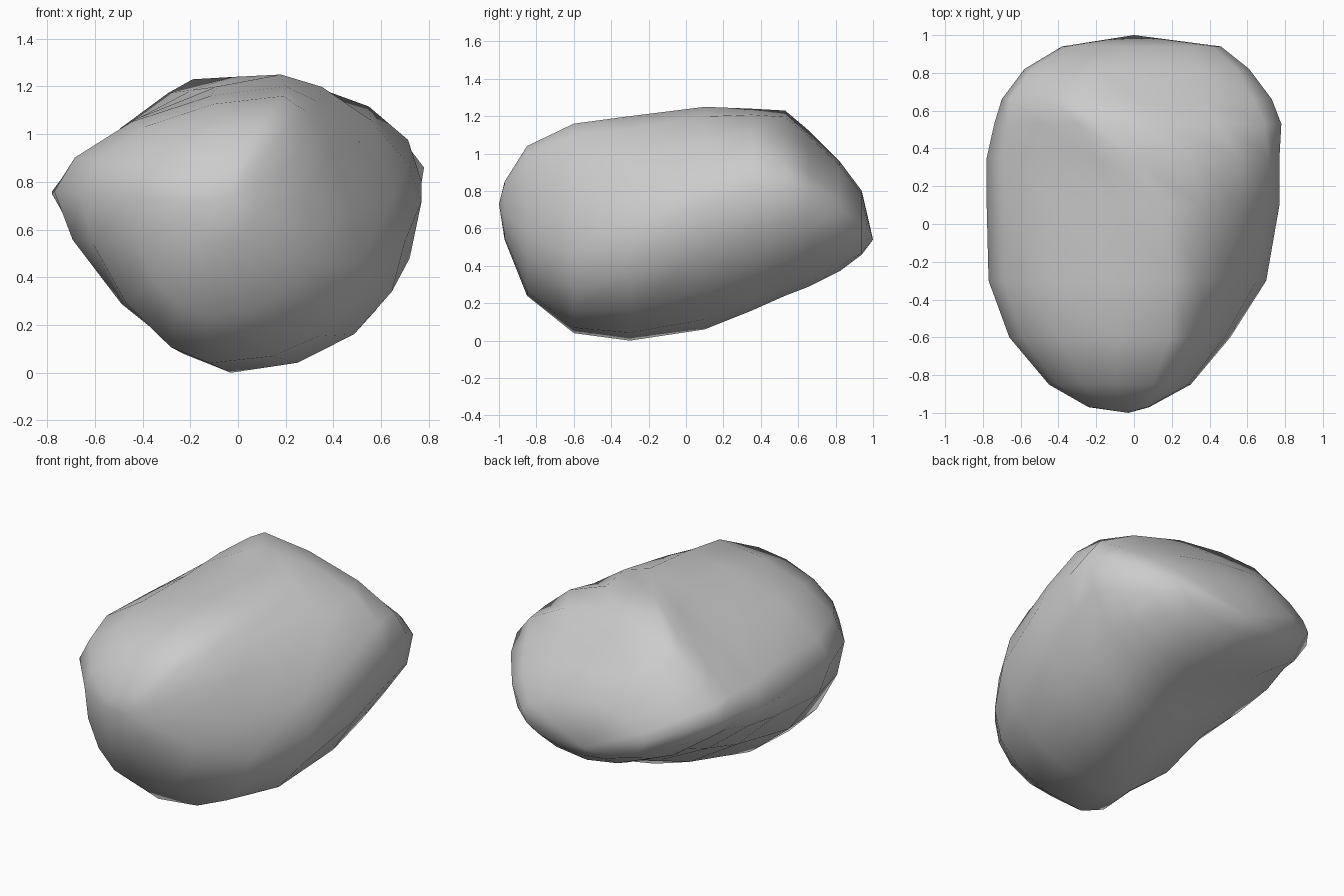
import bpy
import bmesh
from math import cos, sin, pi

# Remove the default cube
cube = bpy.data.objects.get("Cube")
if cube:
    bpy.data.objects.remove(cube, do_unlink=True)

# Single stone colour
stone = bpy.data.materials.new("stone grey")
stone.use_nodes = True
stone_colour = (0.6, 0.6, 0.6, 1)
stone.diffuse_color = stone_colour
shader = next(n for n in stone.node_tree.nodes if n.type == "BSDF_PRINCIPLED")
shader.inputs["Base Color"].default_value = stone_colour
shader.inputs["Roughness"].default_value = 0.9

STEPS = 4  # edges in each quarter of a cross-section

# Cross-sections from front to back:
# y, left x, right x, bottom z, top z, x of crest, x of keel,
# z of left edge, z of right edge,
# fullness of the upper right, upper left, lower left and lower right quarters
SECTIONS = [
    (-.97, -.24, .08, .54, .85, 0, -.1, .72, .68, 2, 1.8, 2, 2),
    (-.85, -.45, .3, .24, 1.04, .1, -.12, .74, .58, 1.9, 1.8, 2, 2.1),
    (-.6, -.66, .51, .04, 1.16, .19, -.12, .76, .46, 1.6, 1.8, 1.6, 2.2),
    (-.3, -.77, .7, 0, 1.2, .2, -.03, .76, .55, 1.5, 1.7, 1.45, 2),
    (.1, -.78, .77, .06, 1.25, .18, .14, .75, .72, 1.55, 1.5, 1.4, 1.9),
    (.35, -.78, .77, .16, 1.24, -.02, .2, .76, .8, 2.1, 1.3, 1.4, 1.9),
    (.53, -.74, .78, .24, 1.23, -.19, .2, .78, .86, 1.65, 1.15, 1.4, 1.9),
    (.66, -.7, .73, .29, 1.12, -.32, .18, .76, .8, 1.6, 1.3, 1.5, 2),
    (.82, -.58, .61, .37, .96, -.2, .1, .73, .7, 1.8, 1.5, 1.6, 2.1),
    (.94, -.38, .46, .46, .8, -.06, .04, .65, .62, 1.8, 1.6, 1.8, 2),
]


def quarter(start, end, starts_at_side, fullness):
    """Superellipse quarter from start up to, not including, end.

    starts_at_side tells whether start is the side point and end the pole."""
    side, pole = (start, end) if starts_at_side else (end, start)
    points = []
    for step in range(STEPS):
        angle = pi / 2 * step / STEPS
        if not starts_at_side:
            angle = pi / 2 - angle
        across = max(cos(angle), 0) ** (2 / fullness)
        along = max(sin(angle), 0) ** (2 / fullness)
        points.append((pole[0] + (side[0] - pole[0]) * across,
                       side[1] + (pole[1] - side[1]) * along))
    return points


def outline(section):
    """Closed cross-section: right, crest, left, keel and back to right."""
    (y, x_min, x_max, z_min, z_max, crest_x, keel_x, z_left, z_right,
     upper_right, upper_left, lower_left, lower_right) = section
    right, left = (x_max, z_right), (x_min, z_left)
    crest, keel = (crest_x, z_max), (keel_x, z_min)
    points = quarter(right, crest, True, upper_right)
    points += quarter(crest, left, False, upper_left)
    points += quarter(left, keel, True, lower_left)
    points += quarter(keel, right, False, lower_right)
    return [(x, y, z) for x, z in points]


# Boulder lofted through the cross-sections
bm = bmesh.new()
rings = [[bm.verts.new(p) for p in outline(s)] for s in SECTIONS]
count = len(rings[0])
for ring, following in zip(rings, rings[1:]):
    for i in range(count):
        j = (i + 1) % count
        bm.faces.new((ring[i], ring[j], following[j], following[i]))

# Blunt front and back tips
for ring, tip in ((rings[0], (-.03, -1, .73)), (rings[-1], (0, 1, .54))):
    apex = bm.verts.new(tip)
    for i in range(count):
        bm.faces.new((ring[i], ring[(i + 1) % count], apex))

bmesh.ops.recalc_face_normals(bm, faces=bm.faces)
for face in bm.faces:
    face.smooth = True

mesh = bpy.data.meshes.new("boulder")
bm.to_mesh(mesh)
bm.free()
mesh.materials.append(stone)
boulder = bpy.data.objects.new("boulder", mesh)
bpy.context.collection.objects.link(boulder)
